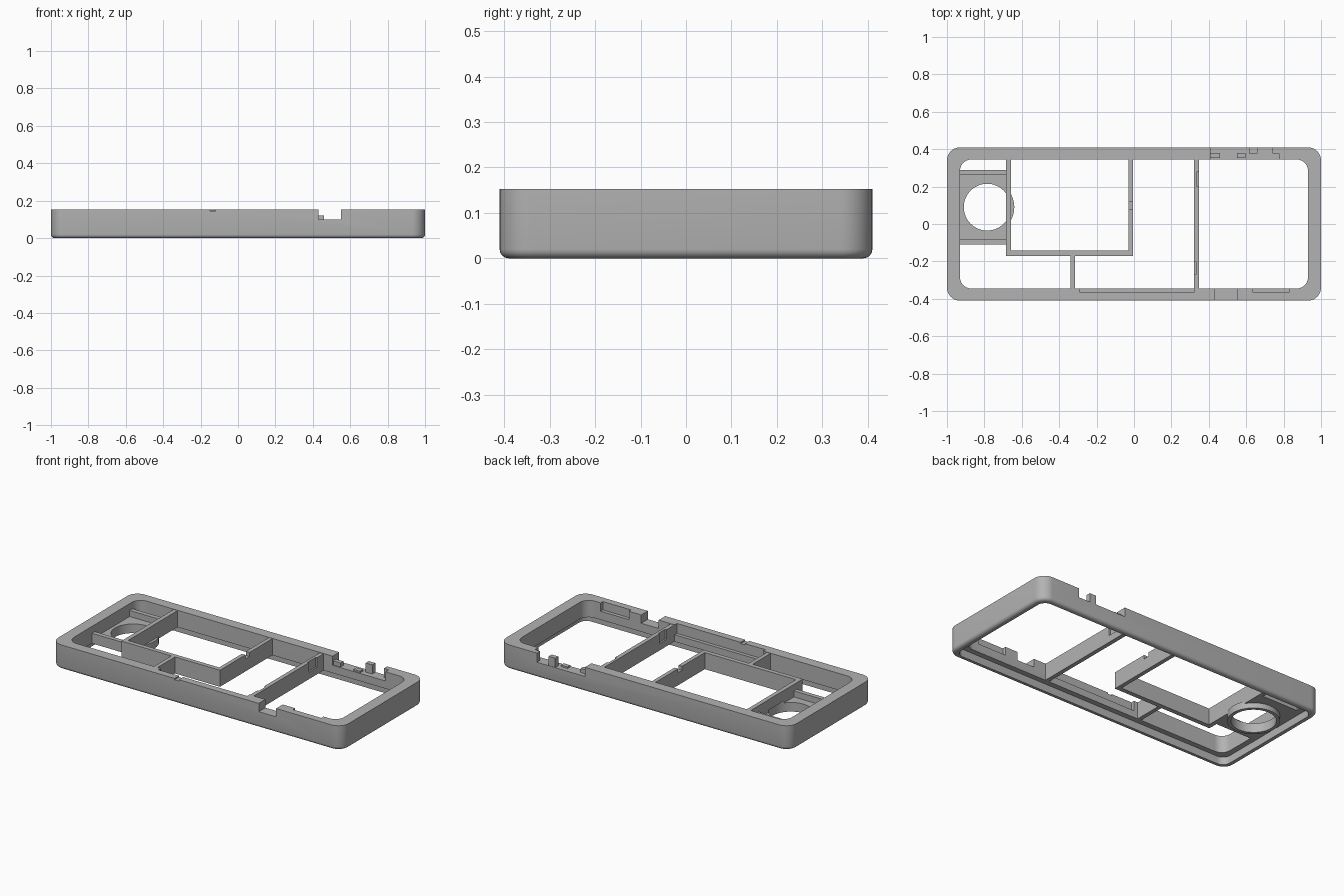
import bpy, bmesh
from mathutils import Matrix

if "Cube" in bpy.data.objects:
    bpy.data.objects.remove(bpy.data.objects["Cube"], do_unlink=True)

grey = bpy.data.materials.new("plain grey")
grey.use_nodes = True
COLOR = (0.45, 0.45, 0.45, 1)
grey.diffuse_color = COLOR
grey.node_tree.nodes["Principled BSDF"].inputs["Base Color"].default_value = COLOR

TOP = 0.152      # rim height
FLOOR = 0.047    # top of the recess in the underside
WALL_TOP = 0.15
OVER = 0.2       # cutters reach above the rim


def finish(name, bm):
    mesh = bpy.data.meshes.new(name)
    bmesh.ops.recalc_face_normals(bm, faces=bm.faces)
    bm.to_mesh(mesh)
    bm.free()
    obj = bpy.data.objects.new(name, mesh)
    bpy.context.collection.objects.link(obj)
    mesh.materials.append(grey)
    return obj


def box(name, x0, x1, y0, y1, z0, z1, corner=0, base=0):
    """Box with optional rounded upright corners and rounded bottom edge."""
    bm = bmesh.new()
    bmesh.ops.create_cube(bm, size=1)
    for v in bm.verts:
        v.co = (x1 if v.co.x > 0 else x0,
                y1 if v.co.y > 0 else y0,
                z1 if v.co.z > 0 else z0)
    if corner:
        upright = [e for e in bm.edges if abs(e.verts[0].co.z - e.verts[1].co.z) > 0.001]
        bmesh.ops.bevel(bm, geom=upright, offset=corner, segments=10,
                        profile=0.5, affect='EDGES')
    if base:
        low = [e for e in bm.edges if all(abs(v.co.z - z0) < 1e-5 for v in e.verts)]
        bmesh.ops.bevel(bm, geom=low, offset=base, segments=4,
                        profile=0.5, affect='EDGES')
    return finish(name, bm)


def cylinder(name, x, y, radius, z0, z1):
    bm = bmesh.new()
    bmesh.ops.create_cone(bm, cap_ends=True, segments=64, radius1=radius,
                          radius2=radius, depth=z1 - z0,
                          matrix=Matrix.Translation((x, y, (z0 + z1) / 2)))
    return finish(name, bm)


def cut(obj, *cutters):
    """Subtract the cutters, apply the result and remove them."""
    for cutter in cutters:
        cutter.hide_render = True
        mod = obj.modifiers.new("cut", 'BOOLEAN')
        mod.operation = 'DIFFERENCE'
        mod.solver = 'EXACT'
        mod.object = cutter
        bpy.context.view_layer.objects.active = obj
        bpy.ops.object.modifier_apply(modifier=mod.name)
        bpy.data.objects.remove(cutter, do_unlink=True)


# Outer frame with the central opening and the recess in its underside
frame = box("outer_frame", -1, 1, -0.41, 0.41, 0, TOP, 0.07, 0.02)
cut(frame,
    box("opening", -0.93, 0.93, -0.345, 0.345, -0.1, OVER, 0.06),
    box("underside_recess", -0.965, 0.965, -0.378, 0.378, -0.1, FLOOR, 0.05))

# Front wall: port notch, small slit and shallow inner pockets
cut(frame,
    box("port_notch", 0.43, 0.55, -0.5, -0.3, 0.1, OVER),
    box("slit", -0.15, -0.12, -0.5, -0.3, 0.144, OVER),
    box("long_pocket", -0.29, 0.32, -0.367, -0.3, 0.09, OVER),
    box("short_pocket", 0.635, 0.83, -0.367, -0.3, 0.1, OVER))

# Back wall: wide notch with a wider inner pocket
cut(frame,
    box("back_notch", 0.41, 0.74, 0.3, 0.5, 0.095, OVER),
    box("back_pocket", 0.72, 0.775, 0.3, 0.378, 0.095, OVER))
box("notch_step", 0.41, 0.46, 0.352, 0.38, 0.09, 0.12)
box("notch_post", 0.615, 0.66, 0.378, 0.408, 0.09, TOP)
box("notch_block", 0.55, 0.595, 0.352, 0.38, 0.09, 0.105)

# Inner compartment walls
left_wall = box("compartment_outer_wall", -0.685, -0.658, -0.17, 0.36, FLOOR, WALL_TOP)
box("compartment_front_wall", -0.66, -0.005, -0.17, -0.142, FLOOR, WALL_TOP)
mid_wall = box("compartment_inner_wall", -0.03, -0.005, -0.145, 0.36, FLOOR, WALL_TOP)
box("short_divider", -0.34, -0.315, -0.36, -0.165, FLOOR, WALL_TOP)
divider = box("long_divider", 0.322, 0.348, -0.36, 0.36, FLOOR, WALL_TOP)
cut(mid_wall, box("wire_notch", -0.1, 0.1, 0.08, 0.12, 0.125, OVER))
cut(divider,
    box("divider_pocket_back", 0.338, 0.4, 0.2, 0.28, 0.09, OVER),
    box("divider_pocket_front", 0.3, 0.332, -0.27, -0.2, 0.09, OVER))

# Tray with a round hole, its borders and the collar underneath
HX, HY, HR = -0.785, 0.09, 0.125
tray = box("tray_floor", -0.95, -0.67, -0.11, 0.29, FLOOR, 0.072)
for name, y in (("tray_front_border", -0.11), ("tray_back_border", 0.262)):
    box(name, -0.95, -0.67, y, y + 0.028, FLOOR, 0.11)
collar = cylinder("hole_collar", HX, HY, HR + 0.02, 0.015, 0.06)
for part in (tray, collar, left_wall):
    cut(part, cylinder("hole", HX, HY, HR, -0.1, 0.085))

# Smooth the round corners, keep the edges crisp
for obj in (frame, tray, collar, left_wall):
    bpy.ops.object.select_all(action='DESELECT')
    obj.select_set(True)
    bpy.context.view_layer.objects.active = obj
    bpy.ops.object.shade_smooth_by_angle(angle=0.5)
